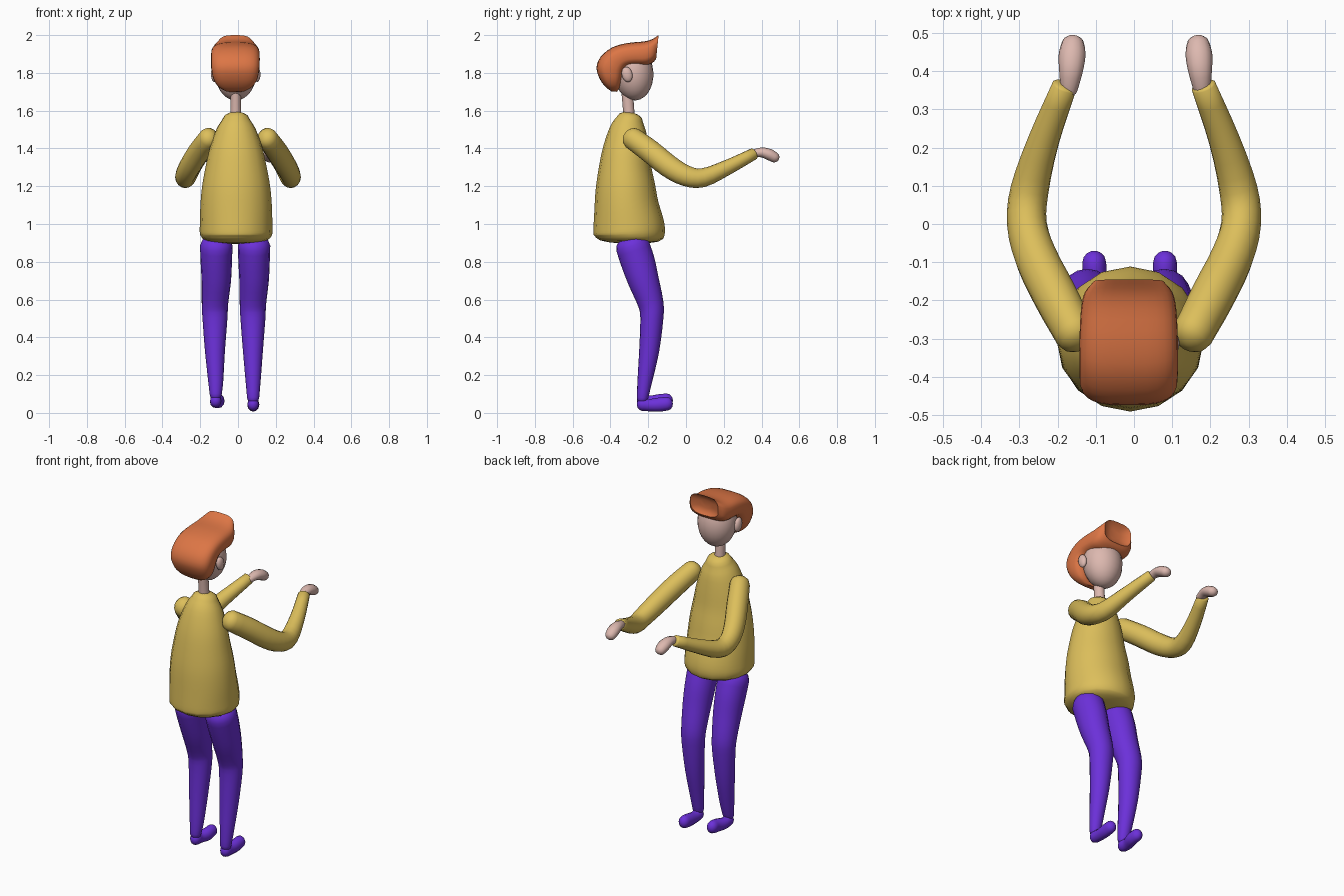
import bpy, bmesh, math
from mathutils import Vector, Matrix

if "Cube" in bpy.data.objects:
    bpy.data.objects.remove(bpy.data.objects["Cube"])


def material(name, rgb):
    m = bpy.data.materials.new(name)
    m.diffuse_color = (*rgb, 1)
    m.use_nodes = True
    m.node_tree.nodes["Principled BSDF"].inputs["Base Color"].default_value = m.diffuse_color
    return m


YELLOW = material("mustard_knit", (0.72, 0.52, 0.105))
PURPLE = material("purple_cloth", (0.15, 0.03, 0.70))
SKIN = material("skin", (0.72, 0.48, 0.43))
ORANGE = material("orange_hair", (0.72, 0.18, 0.06))


def finish(name, bm, mat):
    bmesh.ops.recalc_face_normals(bm, faces=bm.faces)
    me = bpy.data.meshes.new(name)
    bm.to_mesh(me)
    bm.free()
    me.materials.append(mat)
    me.shade_smooth()
    ob = bpy.data.objects.new(name, me)
    bpy.context.collection.objects.link(ob)
    return ob


def skin_rings(name, rings, mat):
    """Join equal-sized rings of points into a closed surface."""
    bm = bmesh.new()
    loops = [[bm.verts.new(p) for p in ring] for ring in rings]
    n = len(loops[0])
    for a, b in zip(loops, loops[1:]):
        for i in range(n):
            j = (i + 1) % n
            bm.faces.new((a[i], a[j], b[j], b[i]))
    bm.faces.new(loops[0][::-1])
    bm.faces.new(loops[-1])
    return finish(name, bm, mat)


def spline(rows, steps):
    """Catmull-Rom interpolation of rows of numbers."""
    rows = [Vector(r) for r in rows]
    p = [2 * rows[0] - rows[1]] + rows + [2 * rows[-1] - rows[-2]]
    out = []
    for k in range(1, len(p) - 2):
        a, b, c, d = p[k - 1:k + 3]
        for s in range(steps):
            t = s / steps
            out.append(0.5 * (2 * b + (c - a) * t + (2 * a - 5 * b + 4 * c - d) * t ** 2
                              + (3 * b - a - 3 * c + d) * t ** 3))
    return out + [rows[-1]]


def tube(name, rows, mat, caps=(0, 0), sides=16, steps=3):
    """Rows are x, y, z, half width, half depth; caps are rounded end lengths."""
    pts = spline(rows, steps)
    pos = [p.to_3d() if len(p) == 3 else Vector(p[:3]) for p in pts]
    rings = []

    def ring(c, t, rx, ry):
        u = (Vector((1, 0, 0)) - t * t.x).normalized()
        v = t.cross(u)
        angles = [2 * math.pi * i / sides for i in range(sides)]
        return [c + u * rx * math.cos(a) + v * ry * math.sin(a) for a in angles]

    for k, p in enumerate(pts):
        t = (pos[min(k + 1, len(pos) - 1)] - pos[max(k - 1, 0)]).normalized()
        here = [ring(pos[k], t, p[3], p[4])]
        for end, sign, cap in ((0, -1, caps[0]), (len(pts) - 1, 1, caps[1])):
            if k == end and cap:
                extra = []
                for deg in (30, 55, 75, 87):
                    s, c = math.sin(math.radians(deg)), math.cos(math.radians(deg))
                    extra.append(ring(pos[k] + t * sign * cap * s, t, p[3] * c, p[4] * c))
                here = extra[::-1] + here if sign < 0 else here + extra
        rings += here
    return skin_rings(name, rings, mat)


def ellipsoid(name, centre, radii, mat, tilt=0):
    bm = bmesh.new()
    m = Matrix.Translation(centre) @ Matrix.Rotation(tilt, 4, 'X') @ Matrix.Diagonal((*radii, 1))
    bmesh.ops.create_uvsphere(bm, u_segments=24, v_segments=14, radius=1, matrix=m)
    return finish(name, bm, mat)


# Sweater body
tube("sweater", [
    (-0.01, -0.300, 0.925, 0.180, 0.178), (-0.01, -0.300, 0.95, 0.192, 0.189),
    (-0.01, -0.304, 1.00, 0.192, 0.187), (-0.01, -0.315, 1.10, 0.189, 0.170),
    (-0.01, -0.320, 1.20, 0.180, 0.157), (-0.01, -0.322, 1.30, 0.162, 0.139),
    (-0.01, -0.317, 1.40, 0.140, 0.122), (-0.01, -0.307, 1.50, 0.105, 0.097),
    (-0.01, -0.297, 1.555, 0.072, 0.070)], YELLOW, caps=(0.03, 0.037))

# Arms and hands
for side, label in ((-1, "left"), (1, "right")):
    tube(label + "_sleeve", [
        (side * 0.155, -0.285, 1.455, 0.054, 0.058), (side * 0.205, -0.19, 1.385, 0.058, 0.061),
        (side * 0.255, -0.09, 1.305, 0.056, 0.060), (side * 0.280, 0.00, 1.255, 0.052, 0.055),
        (side * 0.273, 0.09, 1.245, 0.050, 0.050), (side * 0.236, 0.22, 1.300, 0.041, 0.040),
        (side * 0.182, 0.36, 1.372, 0.033, 0.031)], YELLOW, caps=(0.045, 0.008))
    tube(label + "_hand", [
        (side * 0.174 + 0.004, 0.35, 1.372, 0.022, 0.020),
        (side * 0.169 + 0.004, 0.40, 1.379, 0.031, 0.026),
        (side * 0.166 + 0.004, 0.44, 1.368, 0.035, 0.030),
        (side * 0.164 + 0.004, 0.468, 1.353, 0.031, 0.028)], SKIN, caps=(0.015, 0.026), sides=12)

# Trouser legs and feet: hip, knee, ankle and toe x, with foot lift
for label, hip, knee, ankle, toe, lift in (("left", -0.115, -0.122, -0.118, -0.104, 0.018),
                                           ("right", 0.085, 0.079, 0.080, 0.081, 0)):
    tube(label + "_trouser_leg", [
        (hip, -0.283, 0.885, 0.086, 0.090), (hip, -0.255, 0.80, 0.083, 0.090),
        (hip, -0.225, 0.70, 0.078, 0.082), (knee, -0.187, 0.58, 0.070, 0.068),
        (knee, -0.181, 0.50, 0.066, 0.061), (knee, -0.195, 0.33, 0.053, 0.053),
        (ankle, -0.218, 0.17, 0.040, 0.039), (ankle, -0.230, 0.08 + lift, 0.032, 0.030)],
        PURPLE, caps=(0.06, 0.03))
    tube(label + "_foot", [
        (ankle, -0.230, 0.046 + lift, 0.030, 0.035), (ankle, -0.19, 0.041 + lift, 0.030, 0.033),
        (toe, -0.14, 0.044 + lift, 0.032, 0.037), (toe, -0.10, 0.049 + lift, 0.031, 0.036)],
        PURPLE, caps=(0.03, 0.03), sides=12)

# Neck, head and ears
tube("neck", [(-0.012, -0.300, 1.55, 0.030, 0.030), (-0.012, -0.305, 1.62, 0.028, 0.030),
              (-0.012, -0.313, 1.72, 0.028, 0.031)], SKIN)
ellipsoid("head", (-0.012, -0.277, 1.80), (0.109, 0.104, 0.146), SKIN, 0.08)
for side, label in ((-1, "left"), (1, "right")):
    ellipsoid(label + "_ear", (-0.012 + side * 0.113, -0.312, 1.792), (0.018, 0.028, 0.041), SKIN, 0.25)

# Swept-up hair: outer y, z, inner y, z and half width, from nape to quiff
hair_rows = [
    (-0.395, 1.702, -0.365, 1.700, 0.045), (-0.425, 1.725, -0.350, 1.725, 0.088),
    (-0.455, 1.765, -0.338, 1.765, 0.115), (-0.474, 1.825, -0.325, 1.810, 0.127),
    (-0.452, 1.885, -0.310, 1.830, 0.129), (-0.390, 1.935, -0.290, 1.837, 0.129),
    (-0.310, 1.958, -0.255, 1.838, 0.128), (-0.225, 1.966, -0.210, 1.838, 0.124),
    (-0.180, 1.978, -0.175, 1.855, 0.114), (-0.145, 2.000, -0.158, 1.875, 0.092)]
hair_rings = []
for oy, oz, iy, iz, w in [tuple(r) for r in spline(hair_rows, 3)]:
    ring = []
    for i in range(28):
        a = 2 * math.pi * i / 28
        c, s = math.cos(a), math.sin(a)
        x = math.copysign(abs(c) ** 0.65, c) * w
        h = math.copysign(abs(s) ** 0.65, s) / 2 + 0.5
        ring.append(Vector((-0.014 + x, iy + (oy - iy) * h, iz + (oz - iz) * h)))
    hair_rings.append(ring)
# Hollow front of the quiff
last = hair_rings[-1]
middle = sum(last, Vector()) / len(last)
for k, back in ((0.8, 0.012), (0.4, 0.02)):
    hair_rings.append([middle.lerp(p, k) + Vector((0, -back, 0)) for p in last])
skin_rings("hair", hair_rings, ORANGE)

for ob in bpy.data.objects:
    bpy.context.view_layer.objects.active = ob
    bpy.ops.object.select_all(action='DESELECT')
    ob.select_set(True)
    bpy.ops.object.shade_smooth_by_angle(angle=math.radians(50))
